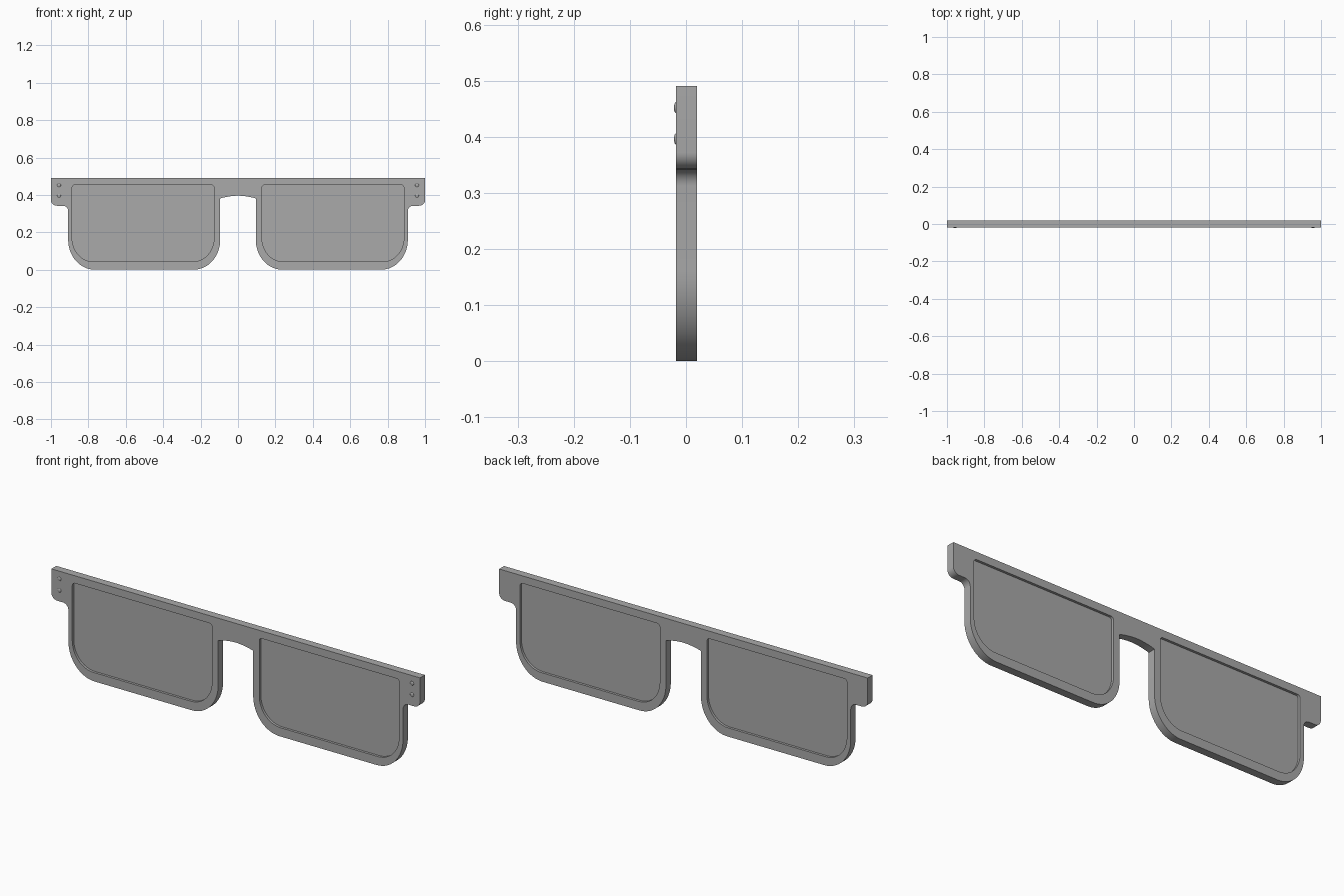
import bpy
import math
from mathutils import Vector

cube = bpy.data.objects.get("Cube")
if cube:
    bpy.data.objects.remove(cube)

grey = bpy.data.materials.new("plain_grey")
grey.use_nodes = True
colour = (0.4, 0.4, 0.4, 1)
grey.diffuse_color = colour
grey.node_tree.nodes["Principled BSDF"].inputs["Base Color"].default_value = colour


def corner(start, tip, end, steps=12):
    """Quarter-ellipse points rounding the corner at tip."""
    a, k, b = Vector(start), Vector(tip), Vector(end)
    c = a + b - k
    turns = [math.pi / 2 * i / steps for i in range(steps + 1)]
    return [c + (a - c) * math.cos(t) + (b - c) * math.sin(t) for t in turns]


def mirrored(points):
    return [Vector((-p.x, p.y)) for p in reversed(points)]


def finish(obj):
    obj.data.materials.clear()
    obj.data.materials.append(grey)
    bpy.ops.object.shade_smooth_by_angle(angle=math.radians(35))


def plate(name, loops, thickness, y):
    """Upright flat plate from an outline and optional hole loops."""
    curve = bpy.data.curves.new(name, "CURVE")
    curve.dimensions = "2D"
    curve.fill_mode = "BOTH"
    curve.extrude = thickness / 2
    for loop in loops:
        spline = curve.splines.new("POLY")
        spline.points.add(len(loop) - 1)
        for point, p in zip(spline.points, loop):
            point.co = (p.x, p.y, 0, 1)
        spline.use_cyclic_u = True
    obj = bpy.data.objects.new(name, curve)
    bpy.context.collection.objects.link(obj)
    obj.location.y = y
    obj.rotation_euler.x = math.pi / 2
    bpy.ops.object.select_all(action="DESELECT")
    obj.select_set(True)
    bpy.context.view_layer.objects.active = obj
    bpy.ops.object.convert(target="MESH")
    finish(bpy.context.object)


def lens_loop(grow=0.0):
    """Lens outline: tight top corners, wide bottom corners."""
    l, r, b, t = 0.128 - grow, 0.887 + grow, 0.043 - grow, 0.453 + grow
    s, w, h = 0.014, 0.115, 0.125
    return (corner((l, t - s), (l, t), (l + s, t), 5)
            + corner((r - s, t), (r, t), (r, t - s), 5)
            + corner((r, b + h), (r, b), (r - w, b))
            + corner((l + w, b), (l, b), (l, b + h)))


# Frame front: brow bar, hinge tabs, rims and bridge
half = [Vector((1, 0.49))]
half += corner((1, 0.372), (1, 0.342), (0.968, 0.342), 8)
half += corner((0.937, 0.342), (0.908, 0.342), (0.908, 0.312), 8)
half += corner((0.908, 0.16), (0.908, 0), (0.765, 0), 16)
half += corner((0.238, 0), (0.095, 0), (0.095, 0.16), 16)
half += corner((0.095, 0.381), (0.05, 0.396), (0, 0.396), 8)
outline = half + mirrored(half[:-1])
opening = lens_loop()
plate("frame_front", [outline, opening, mirrored(opening)], 0.038, 0.001)

# Recessed lenses, seated slightly into the rims
lens = lens_loop(0.003)
plate("left_lens", [lens], 0.014, 0.001)
plate("right_lens", [mirrored(lens)], 0.014, 0.001)

# Domed rivets on the hinge tabs
for side, x in (("left", 0.957), ("right", -0.957)):
    for level, z in (("upper", 0.452), ("lower", 0.396)):
        bpy.ops.mesh.primitive_uv_sphere_add(
            segments=20, ring_count=10, radius=0.01, location=(x, -0.0175, z))
        rivet = bpy.context.object
        rivet.name = f"{side}_{level}_rivet"
        rivet.scale.y = 0.4
        finish(rivet)
